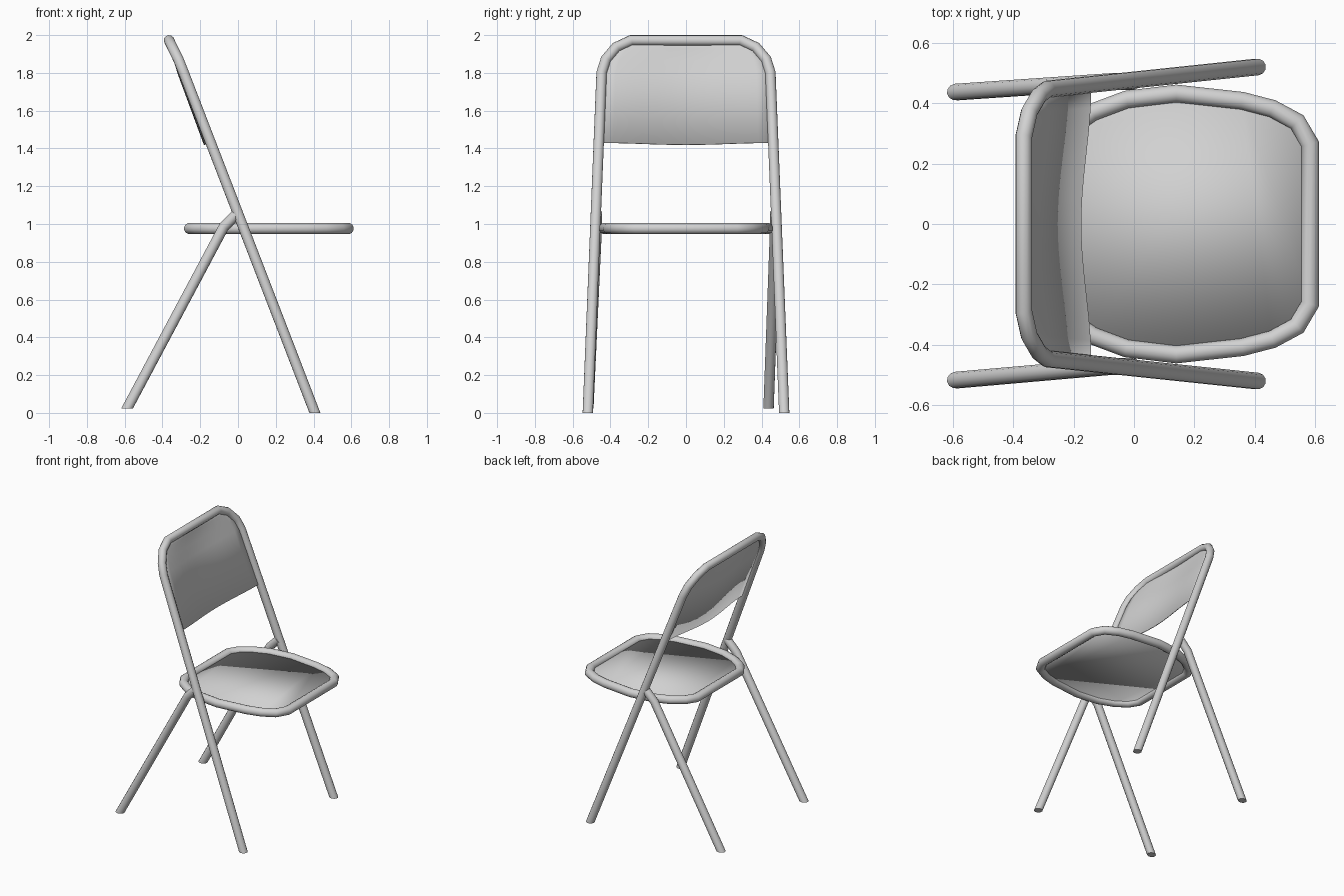
import bpy, bmesh, math
from mathutils import Vector

cube = bpy.data.objects.get("Cube")
if cube:
    bpy.data.objects.remove(cube, do_unlink=True)

grey = bpy.data.materials.new("light grey")
grey.use_nodes = True
grey.diffuse_color = (0.64, 0.64, 0.64, 1)
grey.node_tree.nodes["Principled BSDF"].inputs["Base Color"].default_value = grey.diffuse_color

SIDES = 12
UP = Vector((0, 0, 1))


def finish(name, bm):
    """Turn the bmesh into a smooth-shaded object."""
    bmesh.ops.recalc_face_normals(bm, faces=bm.faces)
    mesh = bpy.data.meshes.new(name)
    bm.to_mesh(mesh)
    bm.free()
    mesh.materials.append(grey)
    obj = bpy.data.objects.new(name, mesh)
    bpy.context.collection.objects.link(obj)
    bpy.ops.object.select_all(action='DESELECT')
    obj.select_set(True)
    bpy.context.view_layer.objects.active = obj
    bpy.ops.object.shade_smooth_by_angle(angle=math.radians(40))
    return obj


def tube(name, path, radius, closed=False, flat_start=False, flat_end=False):
    """Sweep a round section along a path with mitred bends."""
    pts = [Vector(p) for p in path]
    n = len(pts)
    dirs = [(pts[(i + 1) % n] - pts[i]).normalized() for i in range(n)]
    if not closed:
        dirs[-1] = dirs[-2]
    side = dirs[0].orthogonal().normalized()
    other = dirs[0].cross(side)
    angles = [2 * math.pi * k / SIDES for k in range(SIDES)]
    ring = [pts[0] + radius * (side * math.cos(a) + other * math.sin(a)) for a in angles]
    bm = bmesh.new()
    rings = []
    for i, p in enumerate(pts):
        along = dirs[0] if i == 0 else dirs[i - 1]
        normal = along + dirs[i] if i else dirs[0]
        if closed and i == 0:
            normal = dirs[-1] + dirs[0]
        if (flat_start and i == 0) or (flat_end and i == n - 1):
            normal = UP
        ring = [v + along * ((p - v).dot(normal) / along.dot(normal)) for v in ring]
        rings.append([bm.verts.new(v) for v in ring])
    for i in range(n if closed else n - 1):
        a, b = rings[i], rings[(i + 1) % n]
        for k in range(SIDES):
            j = (k + 1) % SIDES
            bm.faces.new((a[k], a[j], b[j], b[k]))
    if not closed:
        bm.faces.new(rings[0])
        bm.faces.new(rings[-1])
    return finish(name, bm)


def thicken(obj, amount):
    mod = obj.modifiers.new("thickness", 'SOLIDIFY')
    mod.thickness = amount
    mod.offset = 0


# Front legs and back hoop, one bent tube
half = [(0.407, 0.52, 0), (-0.287, 0.447, 1.8), (-0.315, 0.425, 1.87),
        (-0.347, 0.37, 1.935), (-0.365, 0.29, 1.972)]
hoop = half + [(x, -y, z) for x, y, z in reversed(half)]
tube("front_legs_and_back_frame", hoop, 0.028, flat_start=True, flat_end=True)

# Rear legs, both leaning the same way
for name, foot_y, top_y in (("rear_leg_left", 0.437, 0.472), ("rear_leg_right", -0.517, -0.472)):
    tube(name, [(-0.588, foot_y, 0.022), (-0.075, top_y, 0.985), (0, top_y, 1.06)],
         0.028, flat_start=True)

# Seat rim
SEAT_Z = 0.976
edge = [(0.583, 0.265), (0.54, 0.338), (0.458, 0.382), (0.358, 0.408), (0.14, 0.432),
        (-0.025, 0.412), (-0.137, 0.37), (-0.215, 0.315), (-0.256, 0.25)]
outline = [(x, y, SEAT_Z) for x, y in edge] + [(x, -y, SEAT_Z) for x, y in reversed(edge)]
tube("seat_rim", outline, 0.03, closed=True)

# Seat panel
bm = bmesh.new()
bm.faces.new([bm.verts.new(p) for p in outline])
thicken(finish("seat_panel", bm), 0.008)

# Backrest panel, bowed backwards between the uprights
bm = bmesh.new()
rows = []
COLS = 12
levels = [(-0.144, 0.462, 1.43)] + half[1:]
for (x, y, z), bow in zip(levels, (0.036, 0.03, 0.024, 0.014, 0)):
    row = []
    for c in range(COLS + 1):
        t = 2 * c / COLS - 1
        b = bow * math.cos(t * math.pi / 2) ** 2
        row.append(bm.verts.new((x - 0.93 * b, y * t, z - 0.3 * b)))
    rows.append(row)
for a, b in zip(rows, rows[1:]):
    for c in range(COLS):
        bm.faces.new((a[c], a[c + 1], b[c + 1], b[c]))
thicken(finish("backrest_panel", bm), 0.006)
